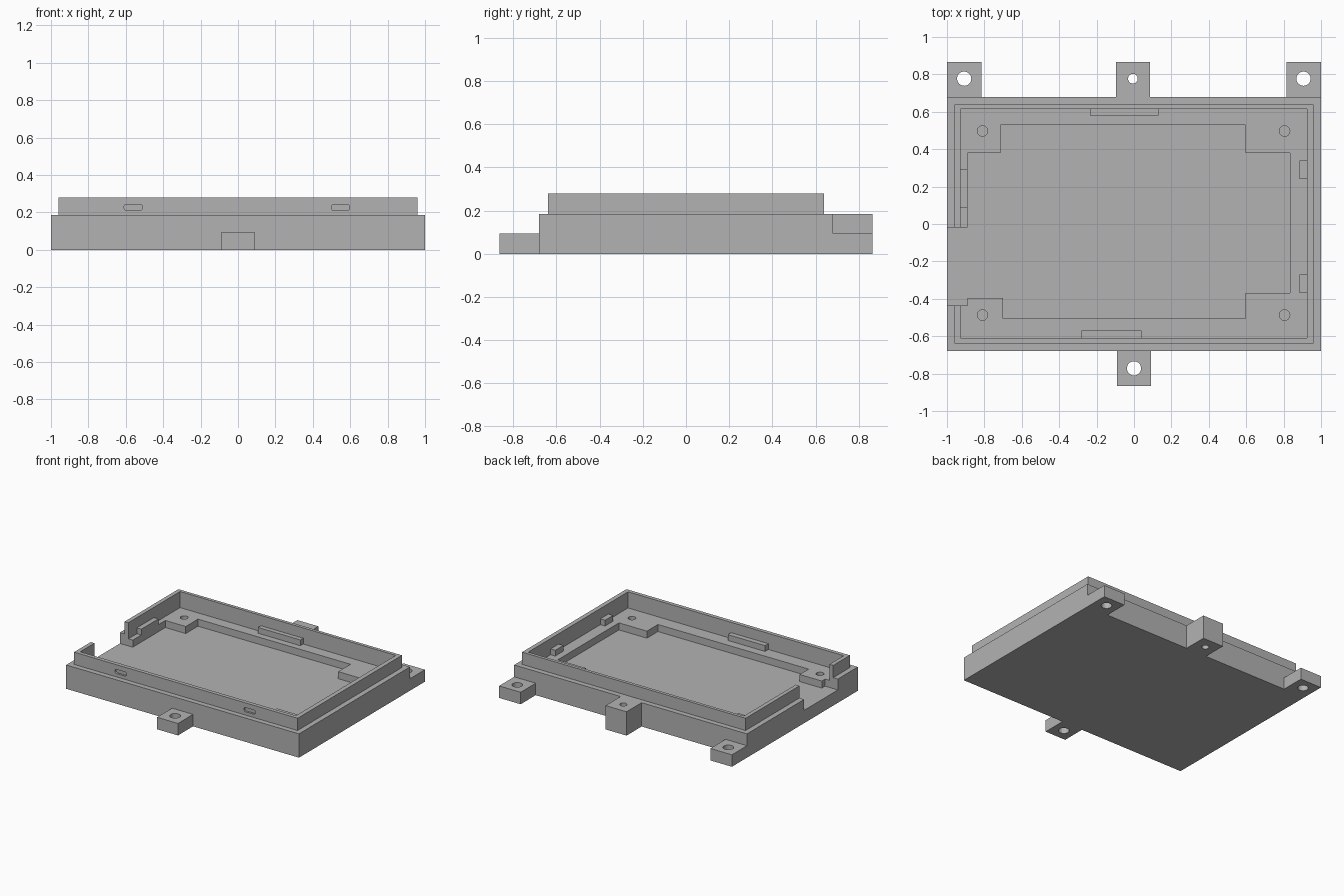
import bpy, bmesh, math

if "Cube" in bpy.data.objects:
    bpy.data.objects.remove(bpy.data.objects["Cube"])

grey = bpy.data.materials.new("plain_grey")
grey.diffuse_color = (0.45, 0.45, 0.45, 1)
grey.use_nodes = True
grey.node_tree.nodes["Principled BSDF"].inputs["Base Color"].default_value = grey.diffuse_color


def prism(name, points, z0, z1):
    """Extrude a counter-clockwise outline from z0 to z1."""
    bm = bmesh.new()
    face = bm.faces.new([bm.verts.new((x, y, z0)) for x, y in points])
    top = bmesh.ops.extrude_face_region(bm, geom=[face])["geom"]
    bmesh.ops.translate(bm, vec=(0, 0, z1 - z0),
                        verts=[v for v in top if isinstance(v, bmesh.types.BMVert)])
    bmesh.ops.recalc_face_normals(bm, faces=bm.faces)
    mesh = bpy.data.meshes.new(name)
    bm.to_mesh(mesh)
    bm.free()
    mesh.materials.append(grey)
    obj = bpy.data.objects.new(name, mesh)
    bpy.context.collection.objects.link(obj)
    return obj


def box(name, x0, x1, y0, y1, z0, z1):
    return prism(name, [(x0, y0), (x1, y0), (x1, y1), (x0, y1)], z0, z1)


def cylinder(name, x, y, r, z0, z1, n=32):
    ring = [(x + r * math.cos(2 * math.pi * i / n),
             y + r * math.sin(2 * math.pi * i / n)) for i in range(n)]
    return prism(name, ring, z0, z1)


def combine(target, other, operation):
    """Apply a boolean and discard the helper."""
    mod = target.modifiers.new("cut", 'BOOLEAN')
    mod.operation, mod.object, mod.solver = operation, other, 'EXACT'
    bpy.context.view_layer.objects.active = target
    bpy.ops.object.modifier_apply(modifier=mod.name)
    bpy.data.objects.remove(other, do_unlink=True)


FLOOR, LEDGE, BASE, TOP = 0.10, 0.155, 0.185, 0.28

# Tray body with its narrower raised rim
body = box("tray_body", -1, 1, -0.68, 0.68, 0, BASE)
combine(body, box("rim", -0.96, 0.96, -0.64, 0.64, 0.12, TOP), 'UNION')

# Shallow cavity down to the ledge
combine(body, box("cavity", -0.928, 0.925, -0.61, 0.615, LEDGE, 0.4), 'DIFFERENCE')

# Deep stepped pocket, open through the left wall
pocket = [(-1.1, -0.435), (-0.89, -0.435), (-0.89, -0.395), (-0.70, -0.395),
          (-0.70, -0.505), (0.595, -0.505), (0.595, -0.37), (0.835, -0.37),
          (0.835, 0.38), (0.595, 0.38), (0.595, 0.53), (-0.715, 0.53),
          (-0.715, 0.38), (-0.89, 0.38), (-0.89, -0.02), (-1.1, -0.02)]
combine(body, prism("pocket", pocket, FLOOR, 0.42), 'DIFFERENCE')

# Blind screw holes in the ledge corners
for x in (-0.81, 0.805):
    for y in (-0.487, 0.497):
        combine(body, cylinder("screw_hole", x, y, 0.028, FLOOR, 0.3), 'DIFFERENCE')

# Rounded shallow slots in the front of the rim
for x in (-0.56, 0.548):
    slot = []
    for cx, cz, start in ((0.036, 0.003, 0), (-0.036, 0.003, 90),
                          (-0.036, -0.003, 180), (0.036, -0.003, 270)):
        for k in range(5):
            a = math.radians(start + k * 22.5)
            slot.append((x + cx + 0.013 * math.cos(a), cz + 0.013 * math.sin(a)))
    cutter = prism("slot", slot, 0, 0.04)
    # Stand the outline upright so it enters the rim from the front
    for v in cutter.data.vertices:
        px, pz, depth = v.co
        v.co = (px, -0.625 - depth, 0.227 + pz)
    combine(body, cutter, 'DIFFERENCE')

# Retaining ribs standing on the ledge against the walls
for name, x0, x1, y0, y1 in (("back_rib", -0.235, 0.13, 0.58, 0.615),
                             ("front_rib", -0.28, 0.04, -0.61, -0.57),
                             ("right_rib_back", 0.885, 0.925, 0.24, 0.34),
                             ("right_rib_front", 0.885, 0.925, -0.37, -0.27),
                             ("left_rib", -0.928, -0.89, 0.085, 0.295)):
    box(name, x0, x1, y0, y1, LEDGE, 0.2)

# Mounting tabs with through holes
for name, x0, x1, y0, y1, h, hx, hy, r in (
        ("back_left_tab", -1, -0.815, 0.68, 0.865, 0.093, -0.908, 0.777, 0.038),
        ("back_right_tab", 0.815, 1, 0.68, 0.865, 0.093, 0.906, 0.777, 0.038),
        ("back_middle_tab", -0.095, 0.085, 0.68, 0.865, BASE, -0.006, 0.777, 0.026),
        ("front_tab", -0.09, 0.09, -0.865, -0.68, 0.093, 0, -0.772, 0.038)):
    tab = box(name, x0, x1, y0, y1, 0, h)
    combine(tab, cylinder("tab_hole", hx, hy, r, -0.1, 0.3), 'DIFFERENCE')
